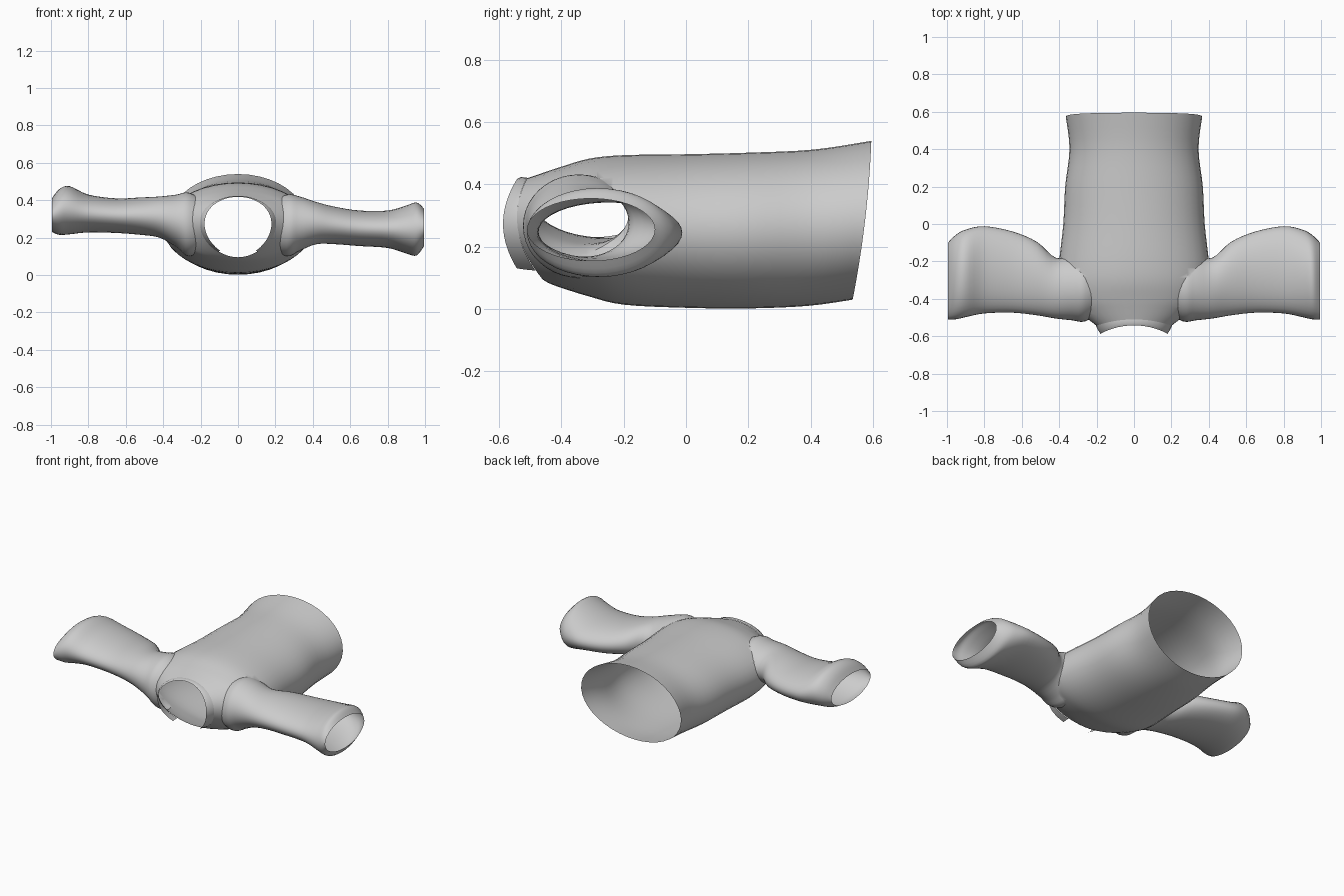
import bpy, bmesh, math
from mathutils import Vector

if "Cube" in bpy.data.objects:
    bpy.data.objects.remove(bpy.data.objects["Cube"])

SIDES = 40


def refine(stations, steps=4):
    """Catmull-Rom interpolation of section parameters."""
    out = []
    n = len(stations)
    for i in range(n - 1):
        a, b, c, d = (stations[max(0, min(n - 1, k))] for k in (i - 1, i, i + 1, i + 2))
        for s in range(steps):
            t = s / steps
            out.append([0.5 * (2 * q + (r - p) * t + (2 * p - 5 * q + 4 * r - w) * t * t
                               + (3 * q - p - 3 * r + w) * t ** 3)
                        for p, q, r, w in zip(a, b, c, d)])
    return out + [list(stations[-1])]


def torso_ring(y, hw, z0, z1, lean, bow, egg):
    """Ellipse across the body; lean, bow and egg shape the open edges."""
    pts = []
    for i in range(SIDES):
        a = 2 * math.pi * i / SIDES
        c, s = math.cos(a), math.sin(a)
        pts.append(Vector((hw * c * (1 + egg * s), y + lean * s + bow * c * c,
                           (z0 + z1) / 2 + (z1 - z0) / 2 * s)))
    return pts


def sleeve_ring(x, y0, y1, z0, z1):
    pts = []
    for i in range(SIDES):
        a = 2 * math.pi * i / SIDES
        pts.append(Vector((x, (y0 + y1) / 2 + (y1 - y0) / 2 * math.cos(a),
                           (z0 + z1) / 2 + (z1 - z0) / 2 * math.sin(a))))
    return pts


def loft(name, rings, capped=True, skip=()):
    """Skin the rings; caps are fans, whose centres are returned."""
    bm = bmesh.new()
    rows = [[bm.verts.new(p) for p in r] for r in rings]
    for a, b in zip(rows, rows[1:]):
        for i in range(SIDES):
            if i not in skip:
                j = (i + 1) % SIDES
                bm.faces.new((a[i], a[j], b[j], b[i]))
    centres = []
    if capped:
        for row in (rows[0], rows[-1]):
            mid = sum((v.co for v in row), Vector()) / SIDES
            hub = bm.verts.new(mid)
            centres.append(mid)
            for i in range(SIDES):
                bm.faces.new((row[i], row[(i + 1) % SIDES], hub))
    loose = [v for v in bm.verts if not v.link_faces]
    bmesh.ops.delete(bm, geom=loose, context='VERTS')
    bmesh.ops.recalc_face_normals(bm, faces=bm.faces[:])
    me = bpy.data.meshes.new(name)
    bm.to_mesh(me)
    bm.free()
    ob = bpy.data.objects.new(name, me)
    bpy.context.collection.objects.link(ob)
    return ob, centres


def activate(ob):
    bpy.ops.object.select_all(action='DESELECT')
    ob.select_set(True)
    bpy.context.view_layer.objects.active = ob


# Torso from hem to neckline: y, half width, bottom, top, lean, bow, egg
torso = [
    (0.565, 0.365, 0.03, 0.54, 0.03, 0.01, 0),
    (0.40, 0.345, 0.01, 0.512, 0.01, 0, 0),
    (0.20, 0.368, 0.002, 0.502, 0, 0, 0),
    (0.00, 0.378, 0.004, 0.497, 0, 0, 0),
    (-0.20, 0.40, 0.014, 0.494, 0, 0, 0),
    (-0.31, 0.40, 0.04, 0.483, 0, 0, 0),
    (-0.40, 0.36, 0.068, 0.457, 0, -0.01, 0.03),
    (-0.45, 0.28, 0.083, 0.437, -0.01, -0.03, 0.08),
    (-0.485, 0.20, 0.095, 0.42, -0.025, -0.055, 0.15),
]
shirt, holes = loft("shirt_body", [torso_ring(*s) for s in refine(torso)])

# Sleeves from inside the torso to the cuff: x, back/front y, bottom/top z
right = [
    (0.15, -0.46, -0.25, 0.15, 0.38), (0.26, -0.52, -0.17, 0.10, 0.43),
    (0.33, -0.515, -0.17, 0.13, 0.42), (0.42, -0.505, -0.18, 0.165, 0.39),
    (0.52, -0.488, -0.095, 0.165, 0.365), (0.65, -0.474, -0.04, 0.155, 0.345),
    (0.80, -0.478, -0.012, 0.145, 0.345), (0.90, -0.498, -0.03, 0.115, 0.372),
    (0.955, -0.51, -0.06, 0.105, 0.388), (0.995, -0.51, -0.10, 0.155, 0.355),
]
left = [
    (-0.15, -0.46, -0.25, 0.15, 0.38), (-0.26, -0.52, -0.17, 0.10, 0.44),
    (-0.33, -0.515, -0.17, 0.15, 0.43), (-0.42, -0.505, -0.18, 0.20, 0.42),
    (-0.52, -0.488, -0.095, 0.215, 0.415), (-0.65, -0.474, -0.04, 0.225, 0.41),
    (-0.80, -0.478, -0.012, 0.228, 0.43), (-0.90, -0.498, -0.03, 0.218, 0.475),
    (-0.955, -0.51, -0.06, 0.215, 0.46), (-0.995, -0.51, -0.10, 0.23, 0.41),
]
for name, stations in (("right_sleeve", right), ("left_sleeve", left)):
    sleeve, ends = loft(name, [sleeve_ring(*s) for s in refine(stations)])
    holes.append(ends[1])
    activate(shirt)
    mod = shirt.modifiers.new("join", 'BOOLEAN')
    mod.operation = 'UNION'
    mod.solver = 'EXACT'
    mod.object = sleeve
    bpy.ops.object.modifier_apply(modifier=mod.name)
    bpy.data.objects.remove(sleeve)

# Open the hem, neck and cuffs by removing the cap hubs
bm = bmesh.new()
bm.from_mesh(shirt.data)
hubs = [v for v in bm.verts if any((v.co - h).length < 0.002 for h in holes)]
bmesh.ops.delete(bm, geom=hubs, context='VERTS')
bm.to_mesh(shirt.data)
bm.free()

# Collar band, left open at the low front of the neckline
low = 3 * SIDES // 4
collar, _ = loft("collar", [
    torso_ring(-0.485, 0.203, 0.092, 0.422, -0.025, -0.055, 0.12),
    torso_ring(-0.51, 0.192, 0.095, 0.424, -0.02, -0.055, 0.10),
    torso_ring(-0.532, 0.178, 0.10, 0.418, -0.01, -0.055, 0.10),
], capped=False, skip=range(low - 4, low + 4))

for ob in (shirt, collar):
    activate(ob)
    bpy.ops.object.shade_smooth_by_angle(angle=math.radians(35))
